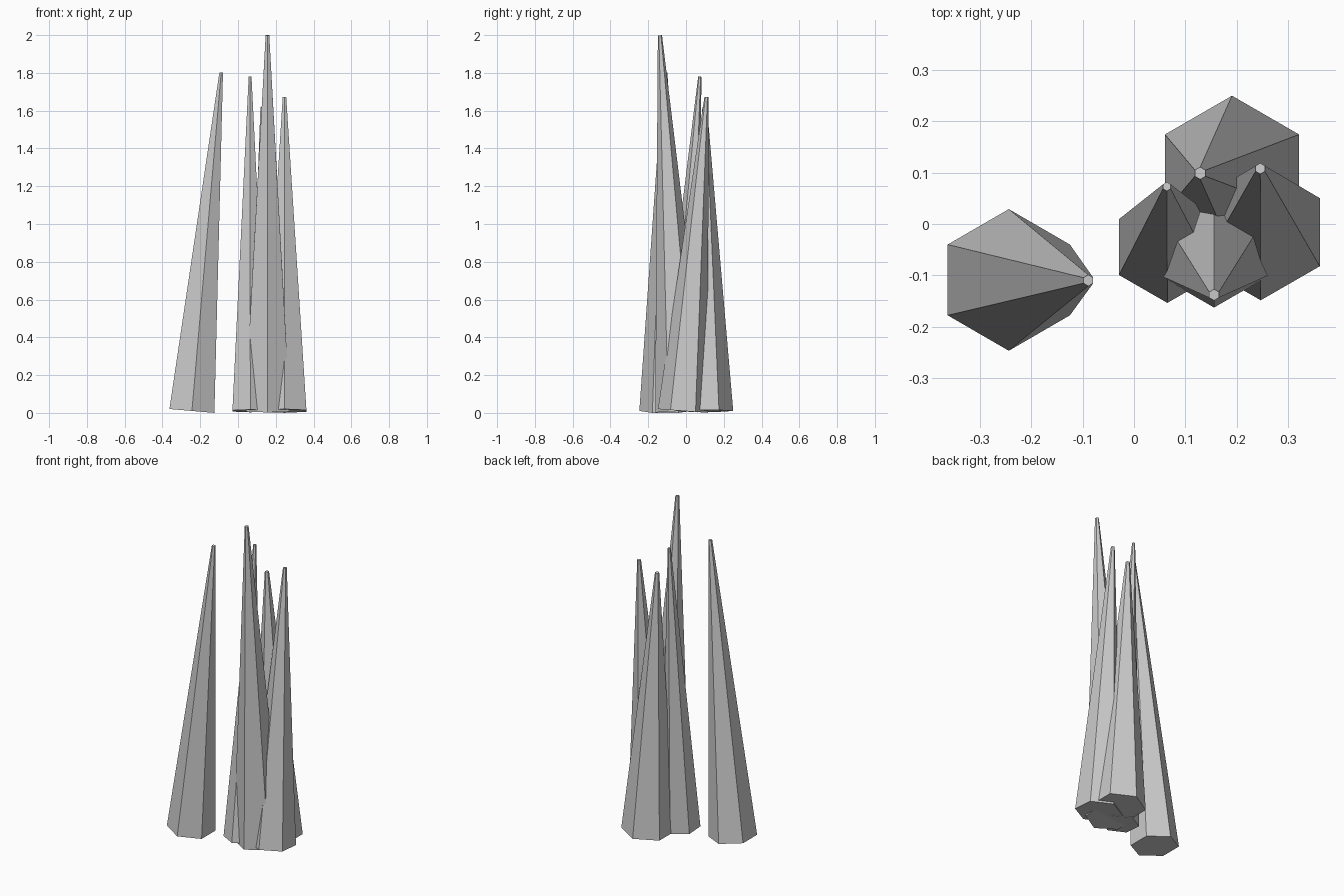
import bpy
from mathutils import Vector

if "Cube" in bpy.data.objects:
    bpy.data.objects.remove(bpy.data.objects["Cube"])

BASE_Z = 0.0104   # base centres sit just above the ground so tilted rims touch it
TIP_RATIO = 0.08  # tip radius relative to base radius


def crystal(name, base, tip, radius):
    """Six-sided tapered shard whose axis runs from base centre to tip centre."""
    a, b = Vector(base), Vector(tip)
    axis = b - a
    bpy.ops.mesh.primitive_cone_add(vertices=6, radius1=radius,
                                    radius2=radius * TIP_RATIO,
                                    depth=axis.length, location=(a + b) / 2)
    ob = bpy.context.object
    ob.name = name
    ob.rotation_euler = Vector((0, 0, 1)).rotation_difference(axis).to_euler()
    return ob


# name, base centre xy, tip centre xyz, base radius
shards = [
    ("crystal_left_leaning", (-0.244, -0.109), (-0.089, -0.110, 1.802), 0.138),
    ("crystal_tall",         (0.156, -0.025),  (0.156, -0.138, 1.999), 0.138),
    ("crystal_right",        (0.247, -0.016),  (0.246, 0.108, 1.672),  0.133),
    ("crystal_middle",       (0.065, -0.045),  (0.064, 0.073, 1.780),  0.109),
    ("crystal_back",         (0.191, 0.099),   (0.129, 0.099, 1.620),  0.151),
]
for name, (x, y), tip, r in shards:
    crystal(name, (x, y, BASE_Z), tip, r)
